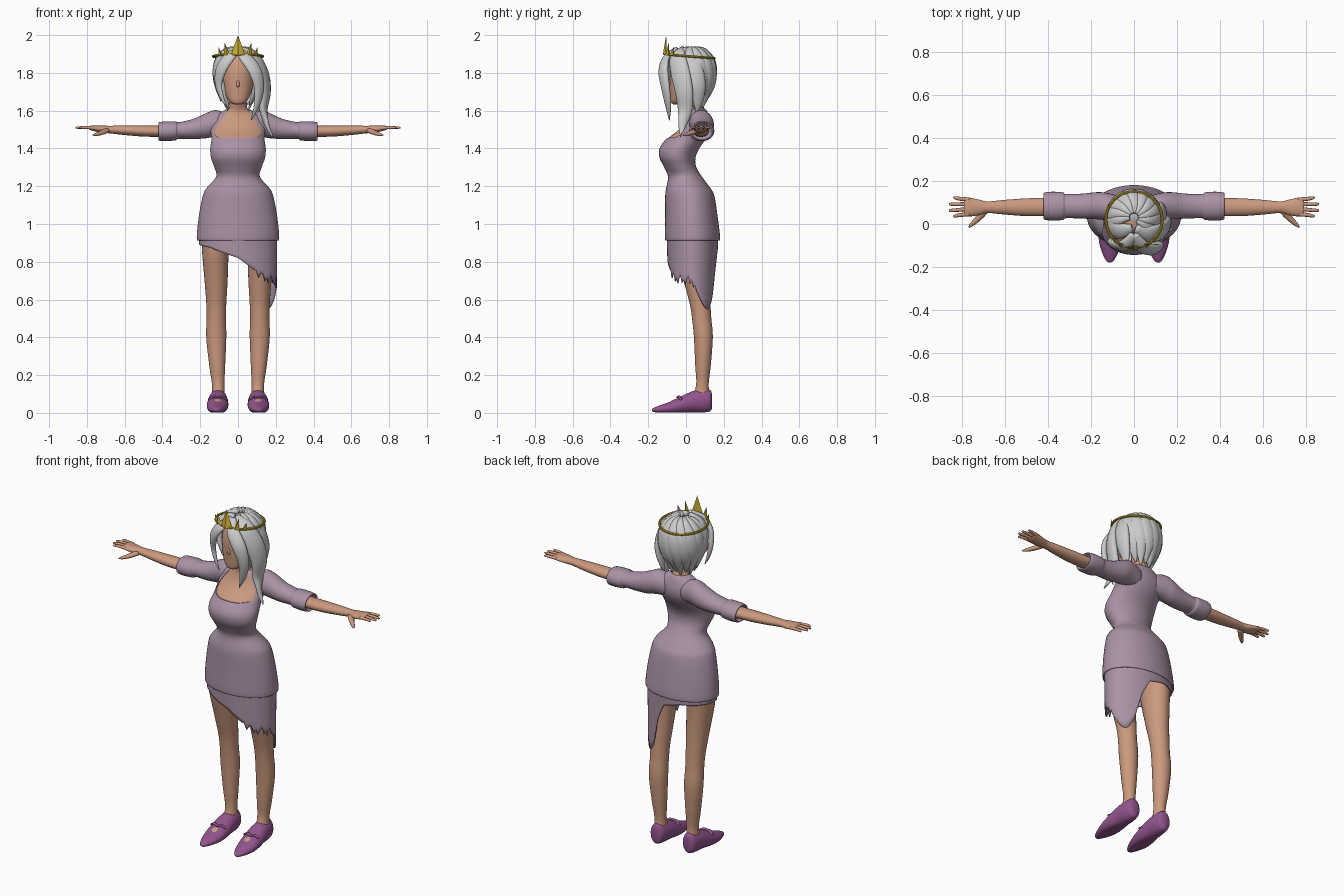
import bpy, bmesh, math
from mathutils import Vector, Matrix


def material(name, rgb):
    m = bpy.data.materials.new(name)
    m.diffuse_color = (*rgb, 1)
    return m


SKIN = material("skin", (0.60, 0.32, 0.21))
CLOTH = material("mauve_cloth", (0.40, 0.29, 0.38))
SHOE = material("purple_shoe", (0.29, 0.09, 0.27))
GOLD = material("gold", (0.60, 0.41, 0.03))
AXES = {"x": (Vector((0, 1, 0)), Vector((0, 0, 1))),
        "y": (Vector((1, 0, 0)), Vector((0, 0, 1))),
        "z": (Vector((1, 0, 0)), Vector((0, 1, 0)))}


def finish(name, bm, mat, smooth=True):
    bmesh.ops.recalc_face_normals(bm, faces=bm.faces)
    me = bpy.data.meshes.new(name)
    bm.to_mesh(me)
    bm.free()
    for p in me.polygons:
        p.use_smooth = smooth
    if mat:
        me.materials.append(mat)
    ob = bpy.data.objects.new(name, me)
    bpy.context.collection.objects.link(ob)
    return ob


def spline(st, sub):
    out = []
    for i in range(len(st) - 1):
        a, b, c, d = (st[max(i - 1, 0)], st[i], st[i + 1], st[min(i + 2, len(st) - 1)])
        for k in range(sub):
            t = k / sub
            out.append([0.5 * (2 * q + (r - p) * t + (2 * p - 5 * q + 4 * r - s) * t * t
                               + (3 * q - p - 3 * r + s) * t ** 3)
                        for p, q, r, s in zip(a, b, c, d)])
    return out + [list(st[-1])]


def loft(name, st, mat, axis=None, n=24, sub=4, centre=None, floor=-9):
    """Skin elliptical rings (x, y, z, radius_u, radius_v) along a smooth path."""
    pts = spline(st, sub)
    bm = bmesh.new()
    rings = []
    for i, p in enumerate(pts):
        c = Vector(p[:3])
        if axis:
            u, v = AXES[axis]
        else:
            t = (Vector(pts[min(i + 1, len(pts) - 1)][:3]) - Vector(pts[max(i - 1, 0)][:3])).normalized()
            u = t.cross(c - centre if centre else Vector((0, 0, 1))).normalized()
            v = u.cross(t).normalized()
        ring = []
        for k in range(n):
            a = math.tau * k / n
            q = c + u * max(p[3], 0.001) * math.cos(a) + v * max(p[4], 0.001) * math.sin(a)
            q.z = max(q.z, floor)
            ring.append(bm.verts.new(q))
        rings.append(ring)
    for r0, r1 in zip(rings, rings[1:]):
        for k in range(n):
            bm.faces.new((r0[k], r0[(k + 1) % n], r1[(k + 1) % n], r1[k]))
    bm.faces.new(rings[0])
    bm.faces.new(rings[-1])
    return finish(name, bm, mat)


def ellipsoid(name, loc, size, mat, tilt=0):
    bm = bmesh.new()
    bmesh.ops.create_uvsphere(bm, u_segments=28, v_segments=16, radius=1)
    bm.transform(Matrix.Translation(loc) @ Matrix.Rotation(tilt, 4, "X") @ Matrix.Diagonal((*size, 1)))
    return finish(name, bm, mat)


# Dress body with a scooped neckline cut out
TORSO = [(0, .035, .96, .19, .12), (0, .035, .925, .205, .138), (0, .035, .913, .215, .144),
         (0, .034, .94, .218, .146), (0, .028, 1.05, .206, .138), (0, .02, 1.15, .186, .13),
         (0, .012, 1.19, .167, .117), (0, -.005, 1.25, .116, .09), (0, -.03, 1.30, .125, .085),
         (0, -.045, 1.35, .143, .095), (0, -.035, 1.40, .147, .105), (0, 0, 1.45, .14, .105),
         (0, .035, 1.49, .145, .09), (0, .055, 1.53, .143, .075), (0, .06, 1.57, .12, .062),
         (0, .06, 1.60, .075, .05), (0, .06, 1.61, .05, .04)]
dress = loft("dress_body", TORSO, CLOTH, "z", 56)
half = [(.06, 1.455), (.11, 1.462), (.124, 1.475), (.118, 1.505), (.09, 1.55), (.06, 1.585), (.055, 1.7)]
outline = half + [(-x, z) for x, z in reversed(half)]
bm = bmesh.new()
face = bm.faces.new([bm.verts.new((x, -.3, z)) for x, z in outline])
ext = bmesh.ops.extrude_face_region(bm, geom=[face])
bmesh.ops.translate(bm, vec=(0, .335, 0), verts=[g for g in ext["geom"] if isinstance(g, bmesh.types.BMVert)])
cutter = finish("neckline_cutter", bm, None, False)
cutter.hide_render = True
cutter.hide_viewport = True
cut = dress.modifiers.new("neckline", "BOOLEAN")
cut.operation, cut.solver, cut.object = "DIFFERENCE", "EXACT", cutter

# Chest and neck under the neckline
chest = [(x, y, z, a - .006, b - .006) for x, y, z, a, b in TORSO[10:15]]
loft("chest_and_neck", chest + [(0, .055, 1.60, .06, .048), (0, .045, 1.63, .047, .047),
                                (0, .025, 1.71, .045, .05)], SKIN, "z", 40)

# Ragged asymmetric underskirt: hem height by angle from the front towards +x
HEM = [(0, .82), (25, .755), (40, .71), (90, .69), (108, .61), (122, .56), (134, .545), (146, .60),
       (158, .76), (172, .86), (200, .885), (270, .895), (315, .875), (360, .82)]


def hem(deg):
    for (a, z0), (b, z1) in zip(HEM, HEM[1:]):
        if a <= deg <= b:
            return z0 + (z1 - z0) * (deg - a) / (b - a)


bm = bmesh.new()
cols, rows = 90, 8
grid = []
for i in range(cols):
    deg = 360 * i / cols
    a = math.radians(deg)
    low = hem(deg) + ((.028, -.012, .008, -.02, .012)[i % 5] if 24 < deg < 98 else 0)
    col = []
    for j in range(rows + 1):
        z = .955 + (low - .955) * j / rows
        k = (.955 - z) / .4
        col.append(bm.verts.new(((.207 - .002 * k) * math.sin(a),
                                 .034 - (.137 - .012 * k) * math.cos(a), z)))
    grid.append(col)
for i in range(cols):
    c0, c1 = grid[i], grid[(i + 1) % cols]
    for j in range(rows):
        bm.faces.new((c0[j], c0[j + 1], c1[j + 1], c1[j]))
skirt = finish("ragged_underskirt", bm, CLOTH)
skirt.modifiers.new("thickness", "SOLIDIFY").thickness = .006

# Limbs, sleeves and shoes, both sides
for s, side in ((1, "left"), (-1, "right")):
    def m(st):
        return [(s * p[0], *p[1:]) for p in st]

    loft(side + "_sleeve", m([
        (.05, .075, 1.525, .05, .06), (.12, .08, 1.533, .063, .07), (.17, .085, 1.52, .063, .066),
        (.24, .083, 1.502, .058, .053), (.315, .083, 1.495, .056, .044), (.33, .083, 1.493, .064, .05),
        (.375, .083, 1.491, .067, .052), (.412, .083, 1.49, .064, .05), (.421, .083, 1.49, .056, .044),
        (.405, .083, 1.49, .048, .036)]), CLOTH, "x", 28)
    loft(side + "_arm_and_palm", m([
        (.37, .08, 1.49, .043, .03), (.50, .078, 1.492, .041, .029), (.60, .078, 1.496, .034, .025),
        (.68, .078, 1.50, .027, .020), (.72, .077, 1.502, .036, .019), (.765, .079, 1.507, .044, .015),
        (.785, .08, 1.509, .042, .010), (.79, .08, 1.51, .03, .004)]), SKIN, "x", 20)
    for k, (y0, x1, y1) in enumerate([(.046, .84, .037), (.069, .86, .063), (.092, .86, .092), (.113, .84, .122)]):
        loft(f"{side}_finger_{k + 1}", m([
            (.765, y0, 1.508, .010, .009), (.81, (y0 + y1) / 2, 1.511, .009, .008),
            (x1 - .008, y1, 1.510, .007, .006), (x1, y1, 1.509, .002, .002)]), SKIN, None, 10)
    loft(side + "_thumb", m([
        (.695, .06, 1.495, .018, .014), (.725, .025, 1.482, .014, .012),
        (.755, -.003, 1.473, .009, .008), (.768, -.017, 1.471, .002, .002)]), SKIN, None, 12)

    loft(side + "_leg", m([
        (.105, .08, .07, .036, .048), (.105, .087, .15, .033, .033), (.11, .09, .25, .042, .041),
        (.115, .092, .40, .053, .050), (.115, .083, .50, .051, .051), (.115, .074, .58, .053, .055),
        (.116, .055, .70, .061, .068), (.12, .035, .85, .070, .088), (.12, .03, .97, .075, .10)]),
        SKIN, "z", 28)
    loft(side + "_shoe", m([
        (.105, .138, .06, .012, .035), (.105, .128, .065, .036, .056), (.105, .09, .064, .047, .062),
        (.106, .035, .058, .053, .057), (.108, -.03, .04, .057, .045), (.11, -.085, .027, .052, .032),
        (.111, -.135, .020, .036, .021), (.112, -.168, .016, .019, .012), (.112, -.18, .015, .005, .005)]),
        SHOE, "y", 28, 4, None, .003)
    ellipsoid(side + "_instep", (s * .108, -.058, .051), (.031, .046, .020), SKIN, math.radians(25))
    loft(side + "_shoe_strap", m([
        (.062, -.025, .07, .009, .006), (.085, -.035, .085, .009, .006), (.108, -.042, .083, .009, .006),
        (.131, -.035, .085, .009, .006), (.154, -.025, .07, .009, .006)]), SHOE, None, 10)

# Head and ears
loft("head", [(0, -.05, 1.632, .015, .015), (0, -.043, 1.645, .042, .036), (0, -.025, 1.685, .066, .058),
              (0, -.002, 1.745, .082, .084), (0, .012, 1.81, .088, .096), (0, .02, 1.87, .078, .085),
              (0, .02, 1.905, .045, .05), (0, .02, 1.912, .01, .01)], SKIN, "z", 36)
loft("nose", [(0, -.08, 1.765, .005, .006), (0, -.085, 1.735, .009, .010), (0, -.078, 1.722, .004, .004)],
     SKIN, "z", 12)
ellipsoid("ear", (-.118, -.01, 1.77), (.012, .025, .036), SKIN, .2)

# Hair: cap, overlapping back locks and long front locks
MID = Vector((0, .03, 1.79))
ellipsoid("hair_cap", (0, .048, 1.80), (.108, .095, .122), None)
for k in range(10):
    a = math.radians(-22 + 224 * k / 9)
    st = []
    for t, (r, z, w, h) in enumerate([(.02, 1.928, .012, .012), (.065, 1.917, .022, .016),
                                      (.105, 1.865, .037, .02), (.115, 1.79, .041, .02),
                                      (.098, 1.715, .033, .018), (.06, 1.63 - .02 * (k % 2), .004, .004)]):
        b = a + .12 * (t - 3)
        st.append((r * math.cos(b), .03 + 1.0 * r * math.sin(b), z, w, h))
    loft(f"hair_back_lock_{k + 1}", st, None, None, 14, 4, MID)
LOCKS = [
    ("left_long", [(.01, -.02, 1.925, .02, .015), (.08, -.045, 1.89, .045, .02), (.128, -.03, 1.80, .055, .025),
                   (.145, -.01, 1.70, .05, .025), (.135, -.005, 1.60, .038, .02), (.155, -.02, 1.52, .02, .012),
                   (.185, -.03, 1.46, .002, .002)]),
    ("left_front", [(0, -.05, 1.922, .02, .015), (.04, -.105, 1.88, .034, .016), (.09, -.12, 1.81, .038, .02),
                    (.112, -.108, 1.72, .03, .018), (.10, -.095, 1.63, .02, .012), (.07, -.088, 1.55, .002, .002)]),
    ("left_rear", [(.05, .03, 1.925, .02, .015), (.115, .04, 1.84, .045, .02), (.13, .06, 1.74, .045, .022),
                   (.115, .065, 1.65, .028, .015), (.10, .055, 1.58, .002, .002)]),
    ("right_front", [(0, -.05, 1.922, .02, .015), (-.045, -.10, 1.885, .032, .016), (-.088, -.098, 1.82, .034, .018),
                     (-.103, -.082, 1.74, .022, .014), (-.085, -.085, 1.67, .012, .009), (-.06, -.09, 1.62, .002, .002)]),
    ("right_side", [(-.01, -.02, 1.925, .02, .015), (-.075, -.03, 1.895, .042, .018), (-.112, -.015, 1.83, .04, .018),
                    (-.108, .015, 1.74, .035, .018), (-.09, .03, 1.65, .003, .003)]),
]
for name, st in LOCKS:
    loft("hair_lock_" + name, st, None, None, 16, 5, MID)

# Tiara: thin tilted band with pointed spikes in front
bpy.ops.mesh.primitive_torus_add(major_radius=.131, minor_radius=.0065, major_segments=56, minor_segments=10,
                                 location=(0, .02, 1.888), rotation=(math.radians(-4.5), 0, 0))
band = bpy.context.object
band.name = "tiara_band"
band.data.materials.append(GOLD)
bpy.ops.object.shade_smooth_by_angle()
for k, (x, w, h, lean) in enumerate([(0, .038, .105, 0), (.058, .016, .065, .012), (-.058, .016, .065, -.012),
                                     (.092, .011, .042, .012), (-.092, .011, .042, -.012)]):
    y = .02 - math.sqrt(.131 ** 2 - x ** 2)
    bm = bmesh.new()
    base = [bm.verts.new((x + dx, y + dy, 1.895)) for dx, dy in ((-w, .004), (0, -.012), (w, .004), (0, .010))]
    tip = bm.verts.new((x + lean, y + .006, 1.895 + h))
    for i in range(4):
        bm.faces.new((base[i], base[(i + 1) % 4], tip))
    bm.faces.new(base)
    finish(f"tiara_spike_{k + 1}", bm, GOLD, False)
